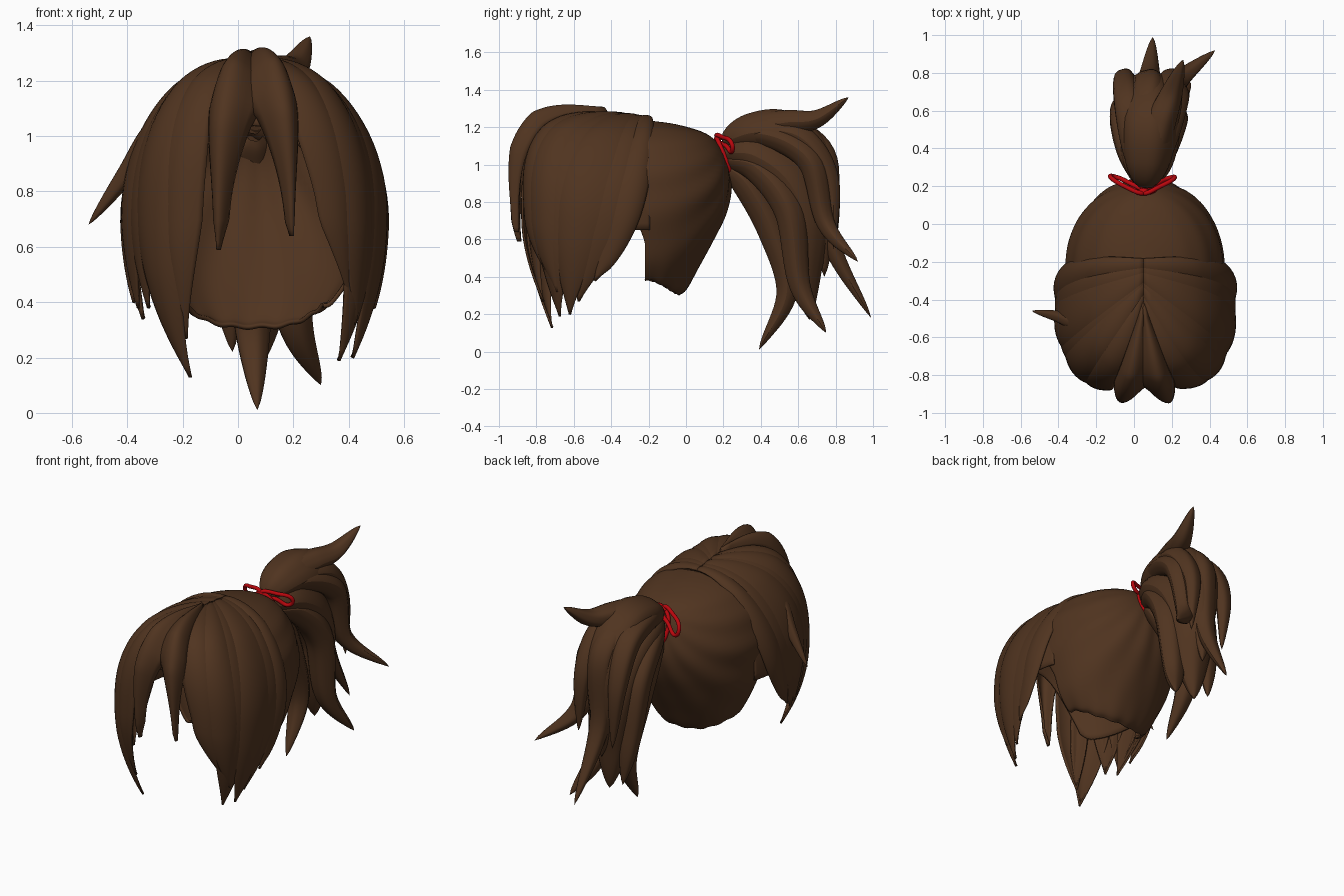
import bpy, math
from mathutils import Vector

cube = bpy.data.objects.get("Cube")
if cube:
    bpy.data.objects.remove(cube)


def material(name, rgb):
    m = bpy.data.materials.new(name)
    m.use_nodes = True
    m.diffuse_color = (*rgb, 1)
    m.node_tree.nodes["Principled BSDF"].inputs["Base Color"].default_value = (*rgb, 1)
    return m


BROWN = material("brown hair", (0.08, 0.034, 0.014))
RED = material("red ribbon", (0.5, 0.002, 0.004))


def spline(points, v):
    """Point at v in 0..1 on a smooth curve through the points."""
    pts = [Vector(p) for p in points]
    n = len(pts) - 1
    i = min(int(v * n), n - 1)
    f = v * n - i
    b, c = pts[i], pts[i + 1]
    a = pts[i - 1] if i else b * 2 - c
    d = pts[i + 2] if i + 2 <= n else c * 2 - b
    return 0.5 * (2 * b + (c - a) * f + (2 * a - 5 * b + 4 * c - d) * f * f
                  + (3 * b - a - 3 * c + d) * f ** 3)


def sheet(name, func, nu, nv, mat, thick=0.0):
    """Smooth grid surface from func(u, v), optionally thickened."""
    verts = [func(i / nu, j / nv) for j in range(nv + 1) for i in range(nu + 1)]
    w = nu + 1
    faces = [(j * w + i, j * w + i + 1, (j + 1) * w + i + 1, (j + 1) * w + i)
             for j in range(nv) for i in range(nu)]
    me = bpy.data.meshes.new(name)
    me.from_pydata([tuple(p) for p in verts], [], faces)
    me.materials.append(mat)
    me.shade_smooth()
    ob = bpy.data.objects.new(name, me)
    bpy.context.collection.objects.link(ob)
    if thick:
        s = ob.modifiers.new("thickness", "SOLIDIFY")
        s.thickness = thick
        s.offset = 0


# Front dome: strands fall from a centre parting, then hang and curl inward
CENTRE = Vector((0.06, -0.42, 0.7))
ARC = 0.85


def spow(x, e):
    return math.copysign(abs(x) ** e, x)


def dome(phi, a, lift):
    r = math.radians(phi)
    front = max(0, math.cos(r)) ** 2
    depth, square = (0.47, 0.75) if math.cos(r) > 0 else (0.36, 0.35)
    edge = Vector((CENTRE.x + 0.445 * spow(math.sin(r), square),
                   CENTRE.y - depth * spow(math.cos(r), 0.85), 0))
    part = max(0, 1 - abs(phi) / 128)
    crown = Vector((0.05, -0.19 - 0.26 * part, 0))
    if a < ARC:
        t = a / ARC * math.pi / 2
        p = 2 + 1.1 * front
        pos = crown.lerp(edge, math.sin(t) ** (2 / p))
        pos.z = 0.7 + (0.545 + 0.03 * part) * max(0, math.cos(t)) ** (2 / p)
    else:
        d = a - ARC
        mid = Vector((CENTRE.x, CENTRE.y, 0))
        pos = mid.lerp(edge, 1 - (0.65 + 0.3 * front) * d * d)
        pos.z = 0.7 - d
    out = pos - CENTRE
    out.z = max(0, out.z)
    return pos + out.normalized() * lift * min(1, 0.3 + a / 0.5)


def base(u, v):
    phi = -126 + 252 * u
    k = min(1, abs(phi) / 50)
    k = k * k * (3 - 2 * k)
    return dome(phi, v * (0.6 + 0.3 * k), -0.006)


sheet("front_hair_base", base, 80, 24, BROWN, 0.012)


def front_lock(name, start, end, width, tip, lift, bulge, point):
    total = ARC + 0.7 - tip

    def f(u, v):
        u = 2 * u - 1
        taper = 1 - max(0, (v - 0.55) / 0.45) ** point
        phi = start + (end - start) * v ** 2.3 + u * width / 2 * max(taper, 0.012)
        return dome(phi, v * total, lift + bulge * (1 - u * u) * min(1, taper + 0.2))
    sheet(name, f, 12, 36, BROWN, 0.012)


# Each row: root angle, tip angle, width, tip height
bangs = [(-7, -11, 18, .59), (6, 11, 17, .64)]
right_side = [(-30, -34, 29, .27), (-51, -37, 34, .13), (-64, -62, 34, .38),
              (-80, -74, 36, .38), (-98, -74, 36, .34), (-117, -84, 28, .40)]
left_side = [(25, 48, 33, .42), (44, 56, 34, .32), (60, 52, 36, .19),
             (80, 64, 36, .20), (98, 72, 36, .27), (117, 84, 28, .38)]
for label, rows, bulge, point in (("bang", bangs, 0.085, 1.2),
                                  ("right_side_lock", right_side, 0.024, 1.8),
                                  ("left_side_lock", left_side, 0.024, 1.8)):
    for i, row in enumerate(rows):
        front_lock(f"{label}_{i + 1}", *row, (0.004, 0.014)[i % 2], bulge, point)

# Back of the head: height, depth and half width from hem to top
PROFILE = [(.31, .18, .25), (.34, .22, .28), (.45, .28, .34), (.6, .36, .39),
           (.75, .43, .408), (.9, .455, .405), (1.05, .42, .35),
           (1.15, .34, .265), (1.205, .18, .16), (1.23, .01, .01)]


def back_cap(u, v):
    z, depth, half = spline(PROFILE, v)
    reach = 90 + 8 * min(1, max(0, (z - 0.55) / 0.15))
    th = math.radians(reach * (2 * u - 1))
    z += 0.08 * abs(math.sin(th)) ** 3 * (1 - v) ** 2
    z += 0.004 * math.sin(th * 15) * (1 - v) ** 4
    x, y = half * math.sin(th), depth * math.cos(th)
    # shallow grooves gathering toward the tie
    fan = math.atan2(x, 1.12 - z)
    groove = 1 + 0.012 * math.sin(fan * 17) * min(1, math.hypot(x, 1.12 - z) * 2.5)
    return Vector((0.06 + x * groove, -0.22 + y * groove, z))


sheet("back_hair_cap", back_cap, 80, 48, BROWN, 0.015)


def tube_lock(name, points, radius, flat=0.85):
    """Round, tapered strand along a smooth path."""
    def f(u, v):
        p = spline(points, v)
        t = (spline(points, min(1, v + .01)) - spline(points, max(0, v - .01))).normalized()
        side = (Vector((1, 0, 0)) - t * t.x).normalized()
        up = side.cross(t)
        a = u * math.tau
        r = radius * 2.15 * math.sqrt(v + 0.015) * max(0, 1 - v) ** 0.75
        r *= 1 + 0.04 * math.cos(5 * a)
        return p + side * (r * math.cos(a)) + up * (r * flat * math.sin(a))
    sheet(name, f, 24, 40, BROWN)


# Ponytail: full core and cover with strands fanning from the tie
# Each entry: radius, height at the tie, path
tail = {
    "core": (.17, 1.06, [(.07, .36, 1.05), (.08, .54, .92), (.08, .64, .7), (.08, .64, .42), (.08, .66, .17)]),
    "cover": (.15, 1.12, [(.07, .36, 1.17), (.08, .54, 1.16), (.08, .69, 1.0), (.08, .73, .72), (.08, .74, .4)]),
    "inner": (.1, 1.0, [(.05, .32, .9), (.04, .46, .65), (.05, .54, .32), (.07, .39, .01)]),
    "left_low": (.1, 1.03, [(.13, .38, .98), (.19, .55, .75), (.2, .61, .35), (.3, .75, .1)]),
    "outer": (.09, 1.12, [(.06, .46, 1.2), (.08, .73, 1.05), (.08, .77, .6), (.1, .99, .18)]),
    "left_high": (.085, 1.1, [(.14, .42, 1.16), (.21, .66, 1.02), (.23, .75, .68), (.43, .92, .48)]),
    "right": (.1, 1.03, [(.0, .38, 1.02), (-.04, .56, .85), (-.04, .63, .5), (-.02, .67, .22)]),
    "right_top": (.085, 1.12, [(.01, .4, 1.17), (-.03, .64, 1.12), (-.05, .77, .88), (-.03, .79, .5)]),
    "left_top": (.085, 1.12, [(.11, .4, 1.18), (.17, .62, 1.14), (.19, .77, .92), (.21, .79, .55)]),
    "spike": (.085, 1.12, [(.09, .36, 1.2), (.14, .54, 1.225), (.2, .7, 1.245), (.26, .87, 1.36)]),
}
for label, (radius, height, points) in tail.items():
    tube_lock("ponytail_" + label, [(.06, .2, height)] + points, radius)

# Stray lock flicking out on the right side
tube_lock("stray_lock", [(-.18, -.5, 1.12), (-.3, -.52, 1.02), (-.4, -.49, .87),
                         (-.54, -.46, .68)], 0.045)


# Ribbon tied around the ponytail with a two-loop bow
def ribbon_loop(name, points):
    cu = bpy.data.curves.new(name, "CURVE")
    cu.dimensions = "3D"
    cu.bevel_depth = 0.012
    cu.bevel_resolution = 3
    sp = cu.splines.new("BEZIER")
    sp.bezier_points.add(len(points) - 1)
    for b, p in zip(sp.bezier_points, points):
        b.co = p
        b.handle_left_type = b.handle_right_type = "AUTO"
    sp.use_cyclic_u = True
    cu.materials.append(RED)
    bpy.context.collection.objects.link(bpy.data.objects.new(name, cu))


ribbon_loop("left_bow_loop", [(.05, .165, 1.14), (.14, .2, 1.145), (.215, .245, 1.11),
                              (.19, .245, 1.07), (.12, .215, 1.1)])
ribbon_loop("right_bow_loop", [(.05, .165, 1.14), (-.05, .2, 1.14), (-.125, .25, 1.09),
                               (-.1, .25, 1.04), (-.03, .22, 1.08)])
ribbon_loop("ribbon_band", [(.055, .165, 1.14), (.125, .212, 1.03), (.055, .245, .935),
                            (-.015, .212, 1.03)])
bpy.ops.mesh.primitive_uv_sphere_add(segments=16, ring_count=10, radius=0.025,
                                     location=(.05, .17, 1.14))
knot = bpy.context.object
knot.name = "bow_knot"
knot.scale = (1.3, 0.8, 0.8)
knot.data.materials.append(RED)
knot.data.shade_smooth()
